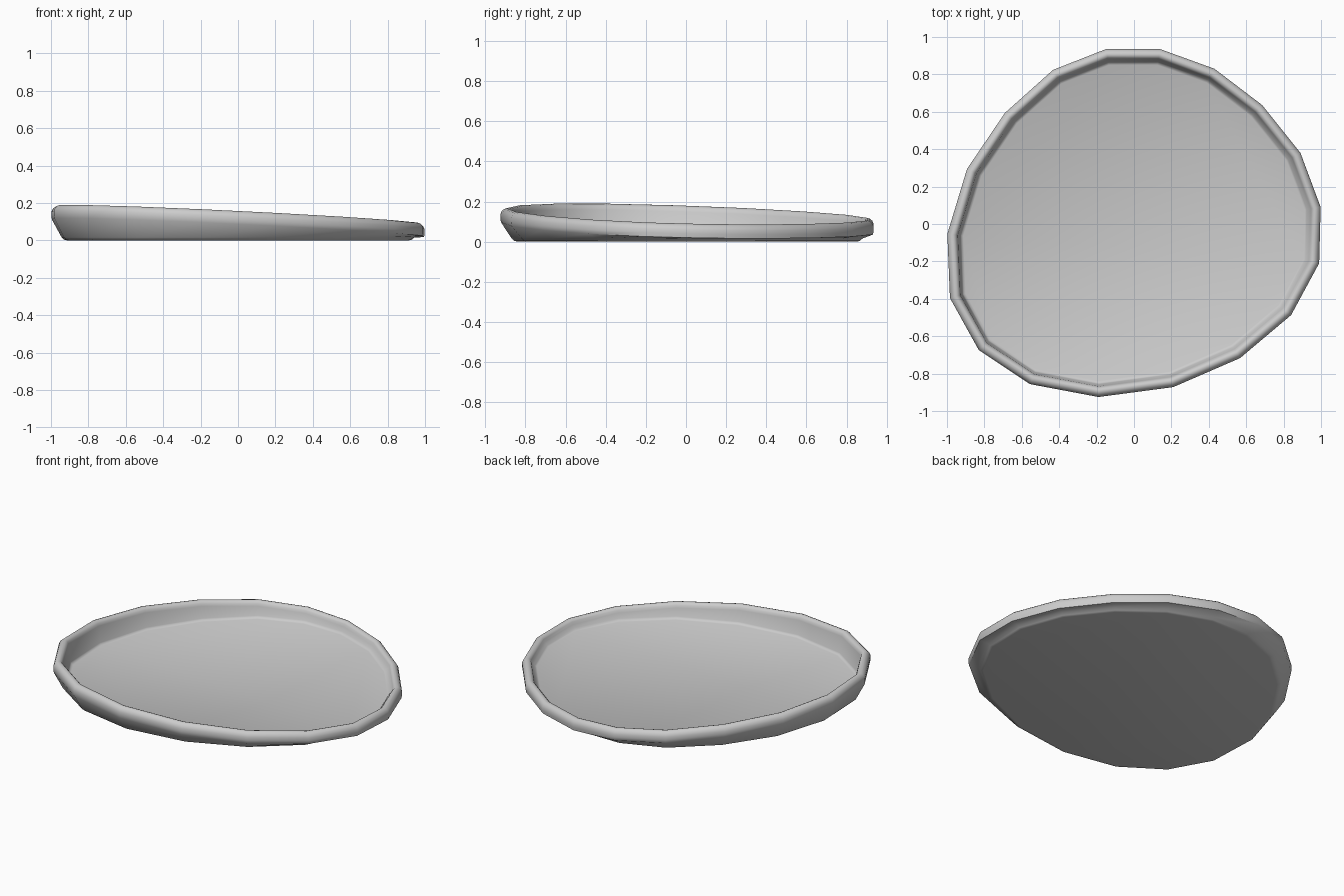
import bpy, bmesh, math
from mathutils import Vector

if "Cube" in bpy.data.objects:
    bpy.data.objects.remove(bpy.data.objects["Cube"])

# Irregular 18-sided outline of the dish
OUTLINE = [(-.15, .935), (.14, .935), (.43, .83), (.685, .636), (.89, .38), (.998, .09),
           (.99, -.21), (.84, -.487), (.567, -.717), (.21, -.872), (-.19, -.925),
           (-.556, -.856), (-.83, -.674), (-.984, -.396), (-.998, -.053),
           (-.893, .294), (-.69, .594), (-.433, .824)]
OUTLINE.reverse()  # counter-clockwise
FLOOR = 0.035

# Wall section from base to floor: (inset from outline, height, measured from rim?)
SECTION = [(.085, 0, False), (.068, .004, False), (.055, .016, False),
           (.003, -.07, True), (0, -.05, True), (0, -.03, True), (.007, -.014, True),
           (.018, -.004, True), (.03, 0, True), (.042, -.004, True),
           (.051, -.014, True), (.056, -.03, True),
           (.068, FLOOR + .014, False), (.074, FLOOR + .005, False), (.085, FLOOR, False)]


def rim_height(p):
    """The rim lies in a tilted plane."""
    return .135 - .045 * p.x - .025 * p.y


def inset(i, d):
    """Outline corner i moved inward by d."""
    n = len(OUTLINE)
    a, p, b = (Vector(OUTLINE[k % n]) for k in (i - 1, i, i + 1))
    e1, e2 = (p - a).normalized(), (b - p).normalized()
    n1, n2 = Vector((-e1.y, e1.x)), Vector((-e2.y, e2.x))
    m = (n1 + n2).normalized()
    if m.dot(p) > 0:
        m = -m
    return p + m * d / abs(m.dot(n1))


# Dish: loft the section around the outline, cap base and floor
bm = bmesh.new()
rings = []
for d, z, from_rim in SECTION:
    ring = []
    for i in range(len(OUTLINE)):
        p = inset(i, d)
        h = rim_height(Vector(OUTLINE[i])) + z if from_rim else z
        ring.append(bm.verts.new((p.x, p.y, h)))
    rings.append(ring)
n = len(OUTLINE)
for lo, hi in zip(rings, rings[1:]):
    for i in range(n):
        j = (i + 1) % n
        bm.faces.new((lo[i], lo[j], hi[j], hi[i]))
bm.faces.new(rings[0])
bm.faces.new(rings[-1])
bmesh.ops.recalc_face_normals(bm, faces=bm.faces)

mesh = bpy.data.meshes.new("shallow_dish")
bm.to_mesh(mesh)
bm.free()
dish = bpy.data.objects.new("shallow_dish", mesh)
bpy.context.collection.objects.link(dish)
bpy.context.view_layer.objects.active = dish
dish.select_set(True)
bpy.ops.object.shade_smooth_by_angle(angle=math.radians(50))
